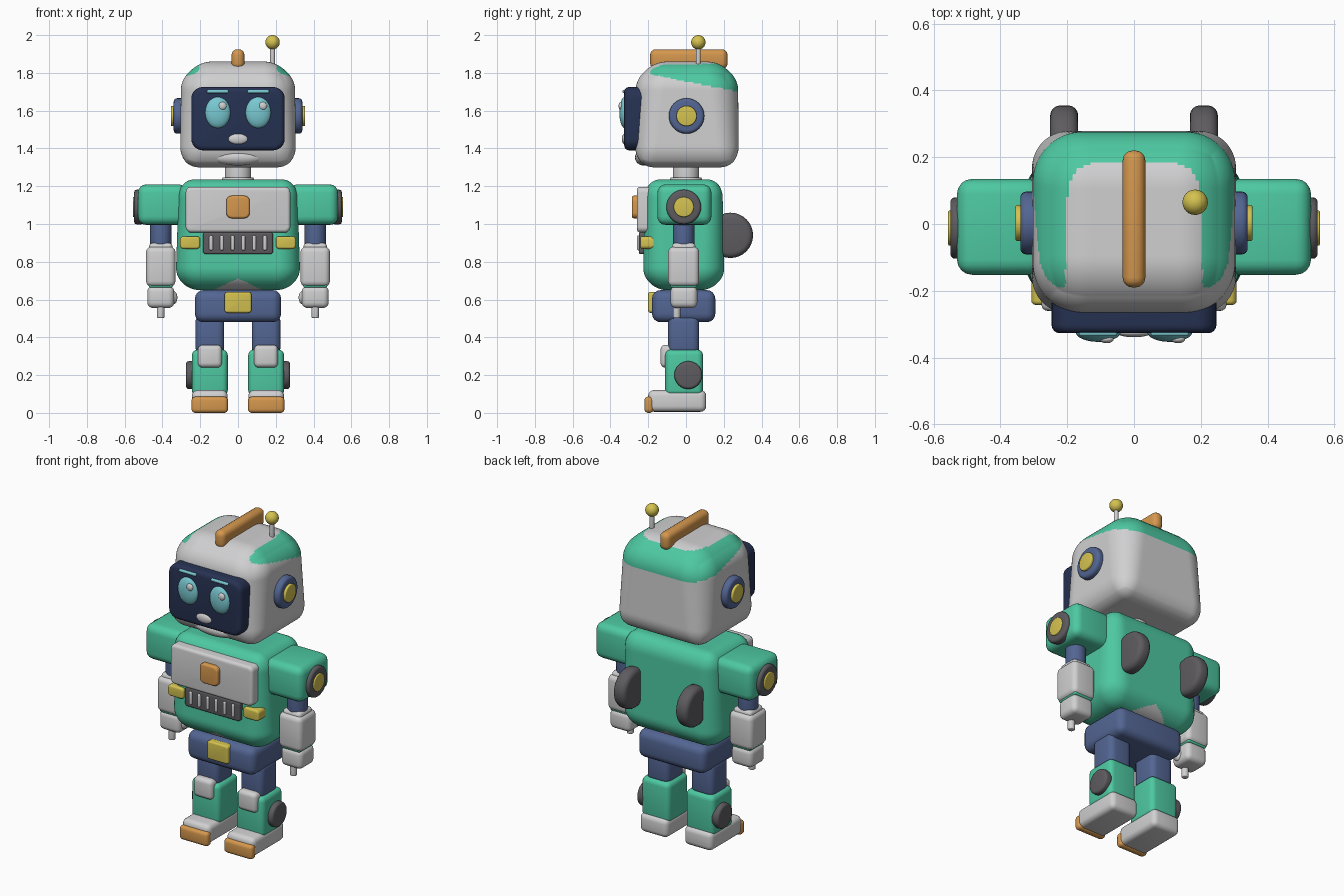
import bpy, bmesh
from math import pi
from mathutils import Matrix, Vector

if "Cube" in bpy.data.objects:
    bpy.data.objects.remove(bpy.data.objects["Cube"])


def material(name, *rgb):
    m = bpy.data.materials.new(name)
    m.use_nodes = True
    m.diffuse_color = (*rgb, 1)
    m.node_tree.nodes["Principled BSDF"].inputs["Base Color"].default_value = (*rgb, 1)
    return m


GREEN = material("mint green", 0.075, 0.58, 0.36)
WHITE = material("light grey", 0.63, 0.63, 0.64)
BLUE = material("slate blue", 0.085, 0.13, 0.29)
NAVY = material("dark navy", 0.02, 0.032, 0.085)
ORANGE = material("orange", 0.66, 0.31, 0.075)
YELLOW = material("yellow", 0.66, 0.54, 0.08)
GREY = material("dark grey", 0.11, 0.105, 0.115)
CYAN = material("pale cyan", 0.19, 0.58, 0.64)

parts = []


def finish(name, bm, *mats):
    mesh = bpy.data.meshes.new(name)
    bm.to_mesh(mesh)
    bm.free()
    for m in mats:
        mesh.materials.append(m)
    ob = bpy.data.objects.new(name, mesh)
    bpy.context.collection.objects.link(ob)
    parts.append(ob)
    return ob


def box(name, mat, x, y, z, r=0.03):
    """Bevelled box from (low, high) ranges on each axis."""
    bm = bmesh.new()
    bmesh.ops.create_cube(bm, size=1)
    for v in bm.verts:
        v.co = [(a + b) / 2 + c * (b - a) for c, (a, b) in zip(v.co, (x, y, z))]
    r = min(r, 0.48 * min(b - a for a, b in (x, y, z)))
    bmesh.ops.bevel(bm, geom=bm.edges[:], offset=r, segments=4, profile=0.5, affect='EDGES')
    return finish(name, bm, mat)


def plate(name, mat, x, y, z, corner, edge):
    """Plate facing the front, with round corners and a softened rim."""
    bm = bmesh.new()
    bmesh.ops.create_cube(bm, size=1)
    for v in bm.verts:
        v.co = [(a + b) / 2 + c * (b - a) for c, (a, b) in zip(v.co, (x, y, z))]
    deep = [e for e in bm.edges if abs(e.verts[0].co.y - e.verts[1].co.y) > 0.001]
    bmesh.ops.bevel(bm, geom=deep, offset=corner, segments=6, profile=0.5, affect='EDGES')
    front = [e for e in bm.edges if all(v.co.y < y[0] + 0.001 for v in e.verts)]
    bmesh.ops.bevel(bm, geom=front, offset=edge, segments=4, profile=0.5, affect='EDGES')
    return finish(name, bm, mat)


def cylinder(name, mat, center, radius, length, axis='Z', r=0.01):
    """Cylinder with rounded rims."""
    bm = bmesh.new()
    bmesh.ops.create_cone(bm, cap_ends=True, segments=32, radius1=radius,
                          radius2=radius, depth=length)
    rims = [e for e in bm.edges if abs(e.verts[0].co.z - e.verts[1].co.z) < 0.001]
    bmesh.ops.bevel(bm, geom=rims, offset=r, segments=4, profile=0.5, affect='EDGES')
    turn = Matrix.Rotation(pi / 2, 4, 'Y') if axis == 'X' else Matrix()
    bm.transform(Matrix.Translation(center) @ turn)
    return finish(name, bm, mat)


def ball(name, mat, center, size):
    bm = bmesh.new()
    bmesh.ops.create_uvsphere(bm, u_segments=24, v_segments=16, radius=1)
    bm.transform(Matrix.Translation(center) @ Matrix.Diagonal((*size, 1)))
    return finish(name, bm, mat)


def soft_box(name, center, half, r_low, r_high, taper, rule, mats, cuts=44):
    """Dense rounded box, narrowed towards the top, with faces coloured by a rule."""
    bm = bmesh.new()
    bmesh.ops.create_cube(bm, size=2)
    bmesh.ops.subdivide_edges(bm, edges=bm.edges[:], cuts=cuts, use_grid_fill=True)
    for v in bm.verts:
        t = (v.co.z + 1) / 2
        r = r_low + (r_high - r_low) * t
        p = Vector(c * h for c, h in zip(v.co, half))
        inner = Vector(max(r - h, min(h - r, c)) for c, h in zip(p, half))
        p = inner + (p - inner).normalized() * r
        k = 1 - taper * t
        v.co = Vector((p.x * k, p.y * k, p.z)) + Vector(center)
    for f in bm.faces:
        f.material_index = int(rule(f.calc_center_median()))
    return finish(name, bm, *mats)


def cap_rule(p):
    outside_patch = (abs(p.x) / 0.205) ** 6 + ((p.y + 0.2) / 0.385) ** 6 > 1
    return p.y > -0.19 and p.z > 1.755 - 0.2 * p.y and outside_patch


# Head
soft_box("head", (0, 0.005, 1.58), (0.307, 0.275, 0.28), 0.1, 0.17, 0.02,
         cap_rule, (WHITE, GREEN), 52)
box("head_crest", ORANGE, (-0.034, 0.034), (-0.19, 0.22), (1.82, 1.925), 0.03)
cylinder("antenna_stem", WHITE, (0.183, 0.065, 1.88), 0.013, 0.14, r=0.002)
ball("antenna_tip", YELLOW, (0.183, 0.065, 1.962), (0.038, 0.038, 0.038))
plate("face_screen", NAVY, (-0.247, 0.247), (-0.327, -0.22), (1.39, 1.725), 0.06, 0.025)
ball("mouth", WHITE, (0, -0.325, 1.45), (0.052, 0.014, 0.028))
ball("chin", WHITE, (0, -0.225, 1.352), (0.14, 0.045, 0.042))
cylinder("neck", WHITE, (0, 0, 1.26), 0.07, 0.14)
cylinder("neck_ring", WHITE, (0, 0, 1.232), 0.085, 0.03)

# Torso
soft_box("torso", (0, -0.012, 0.943), (0.332, 0.217, 0.293), 0.13, 0.085, 0.06,
         lambda p: p.z < 0.715 - 0.5 * abs(p.x), (GREEN, WHITE))
plate("chest_panel", WHITE, (-0.277, 0.277), (-0.26, -0.15), (0.955, 1.197), 0.03, 0.018)
plate("chest_button", ORANGE, (-0.062, 0.062), (-0.287, -0.24), (1.03, 1.15), 0.03, 0.012)
plate("grille", GREY, (-0.185, 0.185), (-0.25, -0.18), (0.84, 0.957), 0.015, 0.01)
for i in range(6):
    x = (i - 2.5) * 0.057
    box("grille_bar", WHITE, (x - 0.01, x + 0.01), (-0.26, -0.235), (0.86, 0.94), 0.009)

# Hips
box("pelvis", BLUE, (-0.228, 0.228), (-0.18, 0.155), (0.48, 0.65), 0.045)
plate("belt_buckle", YELLOW, (-0.071, 0.071), (-0.2, -0.15), (0.53, 0.64), 0.015, 0.01)

for side, s in (("left", 1), ("right", -1)):
    def span(a, b):
        return tuple(sorted((a * s, b * s)))

    # Eyes and ears
    ball(side + "_eye", CYAN, (0.107 * s, -0.323, 1.59), (0.068, 0.03, 0.083))
    ball(side + "_eye_glint", WHITE, (0.107 * s + 0.025, -0.345, 1.625), (0.021, 0.012, 0.021))
    box(side + "_eyebrow", CYAN, span(0.05, 0.165), (-0.336, -0.31), (1.692, 1.71), 0.008)
    cylinder(side + "_ear", BLUE, (0.313 * s, 0.003, 1.572), 0.094, 0.055, 'X', 0.018)
    cylinder(side + "_ear_cap", YELLOW, (0.335 * s, 0.003, 1.572), 0.054, 0.04, 'X', 0.006)

    # Chest lamp and back wheel
    plate(side + "_lamp", YELLOW, span(0.2, 0.307), (-0.242, -0.17), (0.868, 0.935), 0.02, 0.012)
    cylinder(side + "_back_wheel", GREY, (0.209 * s, 0.235, 0.94), 0.12, 0.084, 'X', 0.03)

    # Arm
    box(side + "_shoulder", GREEN, span(0.27, 0.53), (-0.152, 0.135), (0.995, 1.21), 0.045)
    cylinder(side + "_shoulder_disc", GREY, (0.525 * s, -0.012, 1.09), 0.092, 0.05, 'X', 0.015)
    cylinder(side + "_shoulder_cap", YELLOW, (0.54 * s, -0.012, 1.09), 0.053, 0.034, 'X', 0.006)
    cylinder(side + "_upper_arm", BLUE, (0.409 * s, -0.013, 0.95), 0.057, 0.2)
    box(side + "_elbow", WHITE, span(0.347, 0.471), (-0.075, 0.05), (0.84, 0.9), 0.02)
    box(side + "_forearm", WHITE, span(0.331, 0.487), (-0.095, 0.07), (0.668, 0.88), 0.03)
    box(side + "_cuff", GREEN, span(0.345, 0.473), (-0.083, 0.058), (0.663, 0.69), 0.01)
    box(side + "_hand", WHITE, span(0.338, 0.48), (-0.082, 0.06), (0.555, 0.672), 0.03)
    ball(side + "_thumb", WHITE, (0.343 * s, -0.03, 0.61), (0.022, 0.03, 0.036))
    cylinder(side + "_finger", WHITE, (0.409 * s, -0.05, 0.54), 0.02, 0.075, r=0.005)

    # Leg
    box(side + "_thigh", BLUE, span(0.073, 0.225), (-0.095, 0.07), (0.31, 0.52), 0.035)
    box(side + "_knee_pad", WHITE, span(0.085, 0.212), (-0.135, -0.05), (0.24, 0.36), 0.025)
    box(side + "_shin", GREEN, span(0.054, 0.244), (-0.11, 0.09), (0.09, 0.335), 0.03)
    cylinder(side + "_ankle_wheel", GREY, (0.25 * s, 0.012, 0.2), 0.074, 0.05, 'X', 0.015)
    box(side + "_foot", WHITE, span(0.055, 0.244), (-0.2, 0.107), (0.006, 0.12), 0.03)
    box(side + "_toe", ORANGE, span(0.053, 0.246), (-0.22, -0.172), (0, 0.086), 0.02)

# Smooth shading that keeps sharp edges
bpy.ops.object.select_all(action='DESELECT')
for ob in parts:
    ob.select_set(True)
bpy.context.view_layer.objects.active = parts[0]
bpy.ops.object.shade_smooth_by_angle(angle=0.7)
